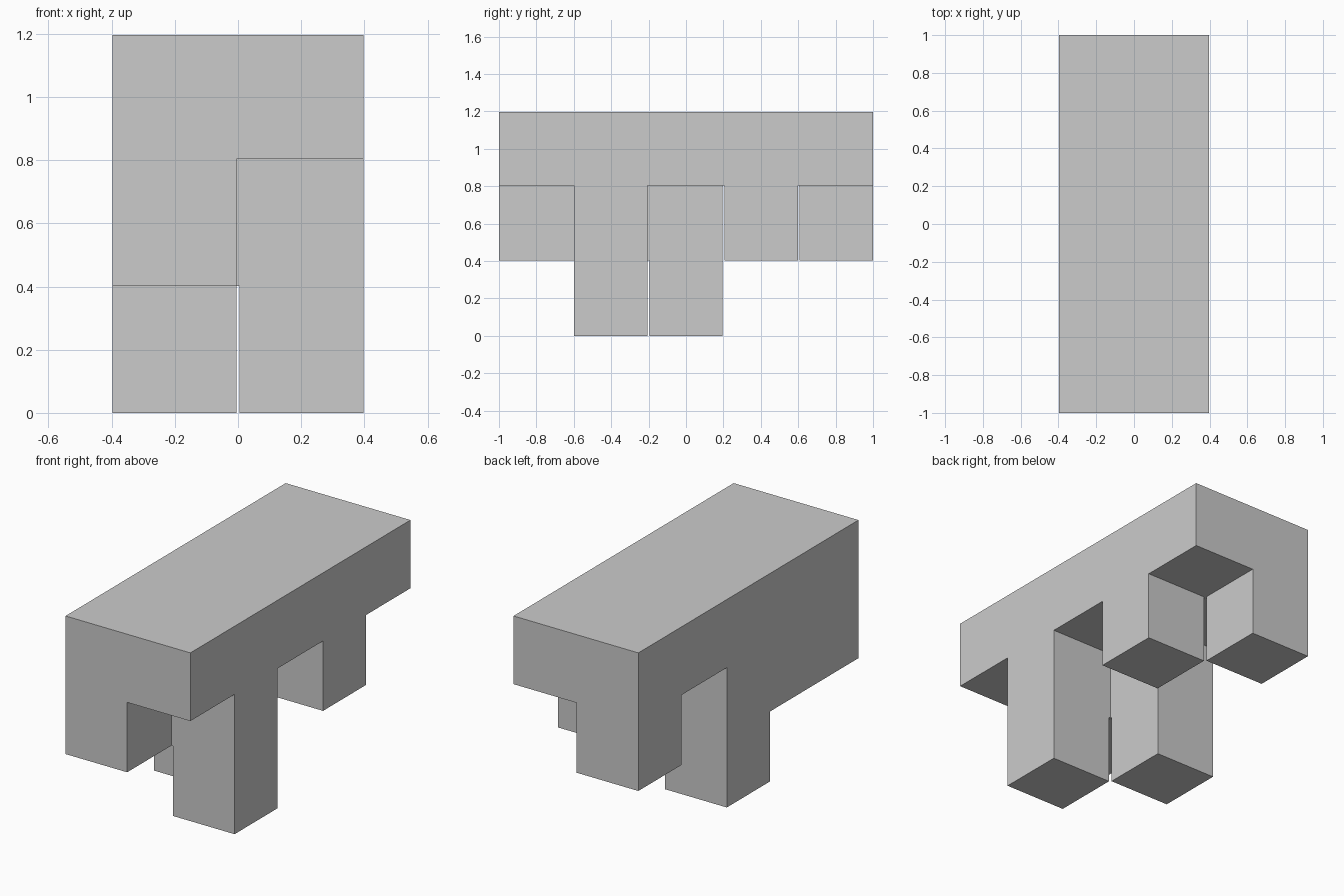
import bpy
import bmesh

if "Cube" in bpy.data.objects:
    bpy.data.objects.remove(bpy.data.objects["Cube"])

D = 0.005               # every face sits slightly inside its grid cell
P = (2 + 2 * D) / 5     # cell pitch
ORIGIN = (-P, -2.5 * P, -D)


def block(name, x, y, z):
    """Box spanning a range of grid cells, inset by D on all sides."""
    spans = (x, y, z)
    lo = [o + s[0] * P + D for o, s in zip(ORIGIN, spans)]
    hi = [o + s[1] * P - D for o, s in zip(ORIGIN, spans)]
    bm = bmesh.new()
    bmesh.ops.create_cube(bm, size=1)
    for v in bm.verts:
        v.co = [lo[i] if v.co[i] < 0 else hi[i] for i in range(3)]
    mesh = bpy.data.meshes.new(name)
    bm.to_mesh(mesh)
    bm.free()
    ob = bpy.data.objects.new(name, mesh)
    bpy.context.collection.objects.link(ob)
    return ob


# Top slab, the body everything hangs from
body = block("block_table", (0, 2), (0, 5), (2, 3))

# Hanging blocks and legs, running up into the slab
parts = [
    block("left_rail", (0, 1), (0, 3), (1, 3)),
    block("cross_block", (0, 2), (1, 2), (1, 3)),
    block("right_leg", (1, 2), (1, 2), (0, 3)),
    block("left_leg", (0, 1), (2, 3), (0, 3)),
    block("right_block", (1, 2), (3, 4), (1, 3)),
    block("back_left_block", (0, 1), (4, 5), (1, 3)),
]

# Fuse all parts into one solid
bpy.context.view_layer.objects.active = body
for part in parts:
    mod = body.modifiers.new("union_" + part.name, 'BOOLEAN')
    mod.operation = 'UNION'
    mod.solver = 'EXACT'
    mod.object = part
    bpy.ops.object.modifier_apply(modifier=mod.name)
    bpy.data.objects.remove(part)
